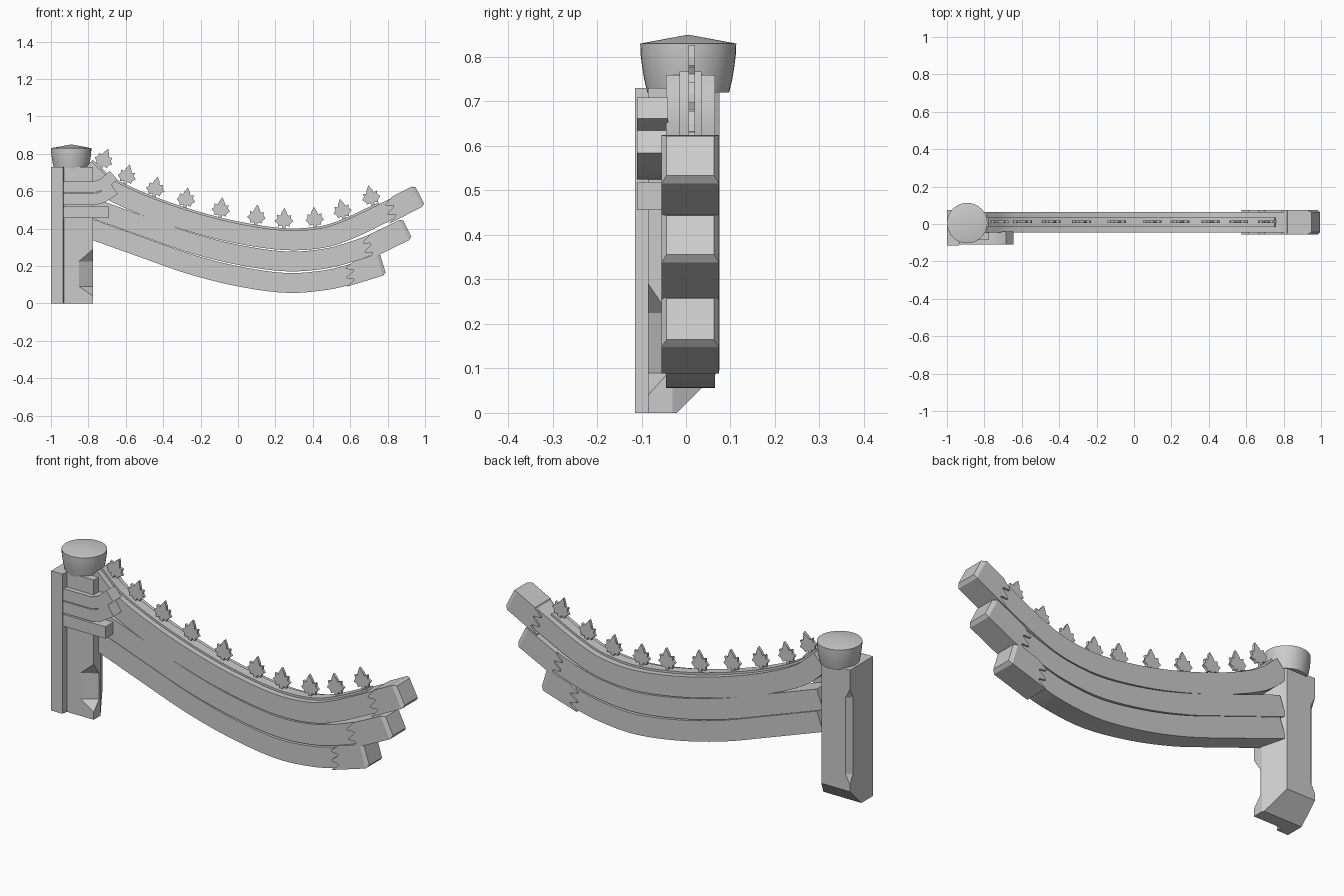
import bpy, bmesh, math
from mathutils import Vector

cube = bpy.data.objects.get("Cube")
if cube:
    bpy.data.objects.remove(cube)

GREY = (0.6, 0.6, 0.6, 1)
stone = bpy.data.materials.new("light_grey")
stone.use_nodes = True
stone.diffuse_color = GREY
stone.node_tree.nodes["Principled BSDF"].inputs["Base Color"].default_value = GREY

MID_Y = 0.01


def finish(name, bm, smooth=False):
    bmesh.ops.recalc_face_normals(bm, faces=bm.faces)
    mesh = bpy.data.meshes.new(name)
    bm.to_mesh(mesh)
    bm.free()
    mesh.materials.append(stone)
    obj = bpy.data.objects.new(name, mesh)
    bpy.context.collection.objects.link(obj)
    if smooth:
        bpy.ops.object.select_all(action="DESELECT")
        obj.select_set(True)
        bpy.context.view_layer.objects.active = obj
        bpy.ops.object.shade_smooth_by_angle(angle=math.radians(30))
    return obj


def prism(points, offset):
    """Closed polygon of 3D points, extruded by offset."""
    bm = bmesh.new()
    face = bm.faces.new([bm.verts.new(p) for p in points])
    ext = bmesh.ops.extrude_face_region(bm, geom=[face], use_keep_orig=True)
    moved = [v for v in ext["geom"] if isinstance(v, bmesh.types.BMVert)]
    bmesh.ops.translate(bm, verts=moved, vec=offset)
    return bm


def spline(pts, steps=6):
    """Smooth curve through 2D points."""
    p = [Vector(q) for q in pts]
    p = [2 * p[0] - p[1]] + p + [2 * p[-1] - p[-2]]
    out = []
    for a, b, c, d in zip(p, p[1:], p[2:], p[3:]):
        for k in range(steps):
            t = k / steps
            out.append(b + 0.5 * t * (c - a + t * (2 * a - 5 * b + 4 * c - d
                                                  + t * (3 * b - a - 3 * c + d))))
    return out + [p[-2]]


def normal_at(path, i):
    d = (path[min(i + 1, len(path) - 1)] - path[max(i - 1, 0)]).normalized()
    return Vector((-d.y, d.x))


def sweep(name, path, low, high, y0, y1):
    """Rectangular bar along an XZ path, from low to high across it."""
    bm = bmesh.new()
    rings = []
    for i, p in enumerate(path):
        n = normal_at(path, i)
        a, b = p + n * low, p + n * high
        rings.append([bm.verts.new(c) for c in ((a.x, y0, a.y), (a.x, y1, a.y),
                                                (b.x, y1, b.y), (b.x, y0, b.y))])
    for r, s in zip(rings, rings[1:]):
        for k in range(4):
            bm.faces.new((r[k], r[k - 1], s[k - 1], s[k]))
    bm.faces.new(rings[0])
    bm.faces.new(rings[-1])
    return finish(name, bm, True)


def cut(obj, points):
    """Subtract the convex hull of some points."""
    bm = bmesh.new()
    for p in points:
        bm.verts.new(p)
    bmesh.ops.convex_hull(bm, input=bm.verts)
    cutter = finish(obj.name + "_cutter", bm)
    cutter.hide_render = True
    cutter.hide_set(True)
    mod = obj.modifiers.new("notch", "BOOLEAN")
    mod.operation = "DIFFERENCE"
    mod.solver = "EXACT"
    mod.object = cutter
    bpy.context.view_layer.update()
    done = bpy.data.meshes.new_from_object(
        obj.evaluated_get(bpy.context.evaluated_depsgraph_get()))
    obj.modifiers.clear()
    obj.data = done
    bpy.data.objects.remove(cutter)


# Post with a front board, a sloping foot and notched corners
outline = [(-1, -.115), (-.935, -.115), (-.93, -.085), (-.775, -.085),
           (-.775, -.03), (-.835, .075), (-1, .075)]
bm = prism([(x, y, 0) for x, y in outline], (0, 0, .73))
res = bmesh.ops.bisect_plane(bm, geom=bm.verts[:] + bm.edges[:] + bm.faces[:],
                             plane_co=(0, -.02, 0), plane_no=(0, 1, -1), clear_outer=True)
bmesh.ops.holes_fill(bm, edges=[e for e in bm.edges if e.is_boundary])
post = finish("post", bm)


def corner_notch(corner, dx, dy, z_levels):
    """Stopped chamfer on a vertical corner, with tapered ends."""
    x, y = corner
    z0, z1, z2, z3 = z_levels
    ox, oy = x - .02 * math.copysign(1, dx), y - .02 * math.copysign(1, dy)
    pts = [(ox, oy, z0), (ox, oy, z3), (x, y, z0), (x, y, z3)]
    for z in (z1, z2):
        pts += [(x + dx, y, z), (x, y + dy, z), (x + dx, oy, z), (ox, y + dy, z)]
    cut(post, pts)


corner_notch((-.775, -.085), -.075, .045, (.04, .09, .225, .29))
corner_notch((-1, .075), .025, -.025, (.13, .18, .58, .63))

# Round cap on the post
bm = bmesh.new()
profile = [(.092, .72), (.099, .75), (.104, .78), (.107, .805), (.108, .83)]
rings = []
for r, z in profile:
    rings.append([bm.verts.new((-.892 + r * math.cos(a), .005 + r * math.sin(a), z))
                  for a in (math.tau * k / 40 for k in range(40))])
for r, s in zip(rings, rings[1:]):
    for k in range(40):
        bm.faces.new((r[k - 1], r[k], s[k], s[k - 1]))
bm.faces.new(rings[0])
tip = bm.verts.new((-.892, .005, .85))
for k in range(40):
    bm.faces.new((rings[-1][k - 1], rings[-1][k], tip))
finish("post_cap", bm, True)

# Three curved beams
base = [(-.5, .295), (-.25, .208), (0, .145), (.25, .11), (.45, .122)]


def raised(dz):
    return [(x, z + dz) for x, z in base]


lower = spline([(-.82, .41)] + base + [(.6, .155), (.765, .208)])
middle = spline([(-.82, .525)] + raised(.115) + [(.6, .274), (.75, .33), (.9, .398)])
upper = spline([(-.82, .72), (-.7, .618)] + raised(.228) +
               [(.6, .398), (.78, .484), (.965, .575)])
for name, path in (("lower", lower), ("middle", middle), ("upper", upper)):
    sweep(name + "_beam", path[:-2], -.053, .053, -.045, .065)

# Raised strip along the top of the upper beam
sweep("ridge_strip", upper[:-6], .05, .064, -.015, .035)


# Sleeves on the beam ends: scalloped edge and tapered end face
def sleeve(name, end, angle, length, half):
    d = Vector((math.cos(angle), math.sin(angle)))
    n = Vector((-d.y, d.x))

    def at(u, v, y):
        p = Vector(end) + d * u + n * v
        return (p.x, y, p.y)

    edge = [(-.018, -half), (-.018, half)]
    for k in range(25):
        t = k / 24
        u = -length + .022 * math.cos(t * math.tau * 2.5) + .03 * (.5 - t)
        edge.append((u, half * (1 - 2 * t)))
    y0, y1 = -.055, .074
    bm = prism([at(u, v, y0) for u, v in edge], (0, y1 - y0, 0))
    bm.faces.ensure_lookup_table()
    face = max(bm.faces, key=lambda f: Vector((d.x, 0, d.y)).dot(f.calc_center_median()))
    bmesh.ops.inset_region(bm, faces=[face], thickness=.016, depth=0)
    bmesh.ops.translate(bm, verts=face.verts, vec=(d.x * .018, 0, d.y * .018))
    finish(name, bm)


sleeve("lower_sleeve", (.775, .211), math.radians(17), .185, .06)
sleeve("middle_sleeve", (.905, .4), math.radians(26), .235, .06)
sleeve("upper_sleeve", (.972, .578), math.radians(27), .175, .061)

# Brackets tying the beams to the post
brackets = {"top": [(-.935, .622), (-.77, .622), (-.72, .638), (-.665, .685)],
            "middle": [(-.935, .556), (-.77, .556), (-.73, .565), (-.66, .61)],
            "bottom": [(-.935, .487), (-.69, .487)]}
for name, pts in brackets.items():
    sweep(name + "_bracket", [Vector(p) for p in pts], -.031, .031, -.11, -.04)

# Row of small leaves along the ridge
half_leaf = [(.008, -.01), (.01, .018), (.03, .012), (.034, .028), (.05, .042),
             (.036, .056), (.038, .074), (.02, .07), (.014, .088)]
leaf = half_leaf + [(0, .112)] + [(-x, z) for x, z in reversed(half_leaf)]
leaf_x = (-.735, -.605, -.45, -.285, -.097, .095, .245, .413, .567, .722)
for k, x in enumerate(leaf_x):
    i = min(range(len(upper)), key=lambda j: abs(upper[j].x + normal_at(upper, j).x * .06 - x))
    n = normal_at(upper, i)
    # Exact height of the ridge at this x
    foot = upper[i] + n * .06
    foot.y += (x - foot.x) * -n.x / n.y
    tilt = math.atan2(n.x, n.y) * .5
    c, s = math.cos(tilt), math.sin(tilt)
    pts = [(x + u * c + v * s, MID_Y - .004, foot.y - u * s + v * c) for u, v in leaf]
    finish(f"leaf_{k + 1}", prism(pts, (0, .014, 0)))
